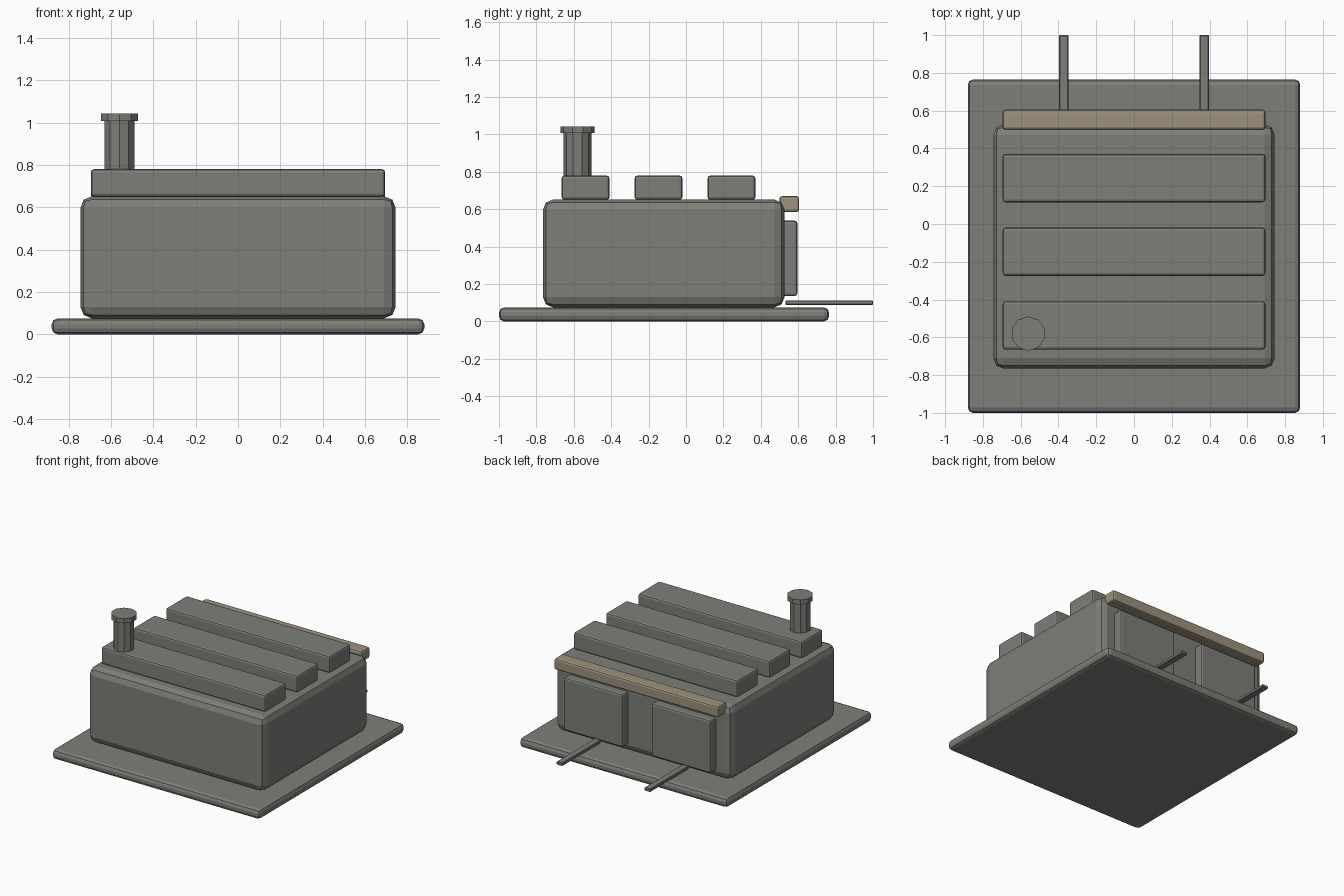
import bpy
import math

if "Cube" in bpy.data.objects:
    bpy.data.objects.remove(bpy.data.objects["Cube"])


def material(name, color):
    m = bpy.data.materials.new(name)
    m.diffuse_color = (*color, 1)
    m.use_nodes = True
    m.node_tree.nodes["Principled BSDF"].inputs["Base Color"].default_value = m.diffuse_color
    return m


GREY = material("concrete grey", (0.205, 0.212, 0.19))
TAN = material("weathered tan", (0.34, 0.285, 0.2))


def finish(ob, name, mat, bevel, segments):
    ob.name = name
    ob.data.materials.append(mat)
    if bevel:
        mod = ob.modifiers.new("bevel", 'BEVEL')
        mod.width = bevel
        mod.segments = segments
        mod.limit_method = 'ANGLE'
    return ob


def box(name, x, y, z, mat=GREY, bevel=0.0, segments=2):
    """Box from (min, max) ranges on each axis."""
    bpy.ops.mesh.primitive_cube_add(size=1)
    ob = bpy.context.object
    for v in ob.data.vertices:
        v.co = [r[0] + (c + 0.5) * (r[1] - r[0]) for r, c in zip((x, y, z), v.co)]
    return finish(ob, name, mat, bevel, segments)


def drum(name, x, y, z, radius):
    """Ten-sided upright cylinder."""
    bpy.ops.mesh.primitive_cylinder_add(vertices=10, radius=radius, depth=z[1] - z[0],
                                        location=(x, y, sum(z) / 2))
    return finish(bpy.context.object, name, GREY, 0, 1)


# Ground slab and main body
box("base_slab", (-0.88, 0.88), (-1.0, 0.765), (0, 0.075), bevel=0.028)
box("main_body", (-0.745, 0.745), (-0.765, 0.527), (0.075, 0.652), bevel=0.055)

# Roof beams
for i in range(3):
    y = -0.665 + 0.39 * i
    box(f"roof_beam_{i + 1}", (-0.695, 0.695), (y, y + 0.256), (0.65, 0.78), bevel=0.015)

# Tan lintel over the doors
box("door_lintel", (-0.695, 0.695), (0.5, 0.605), (0.585, 0.67), TAN, bevel=0.014)

# Doors with a rail leading out of each
for side, cx in (("left", -0.372), ("right", 0.372)):
    box(f"{side}_door", (cx - 0.25, cx + 0.25), (0.49, 0.595), (0.135, 0.54), bevel=0.015)
    box(f"{side}_rail", (cx - 0.025, cx + 0.025), (0.532, 1.0), (0.088, 0.112), bevel=0.004, segments=1)

# Vent pipe and cap
drum("vent_pipe", -0.56, -0.58, (0.652, 1.01), 0.074)
drum("vent_cap", -0.56, -0.58, (1.007, 1.043), 0.091)
